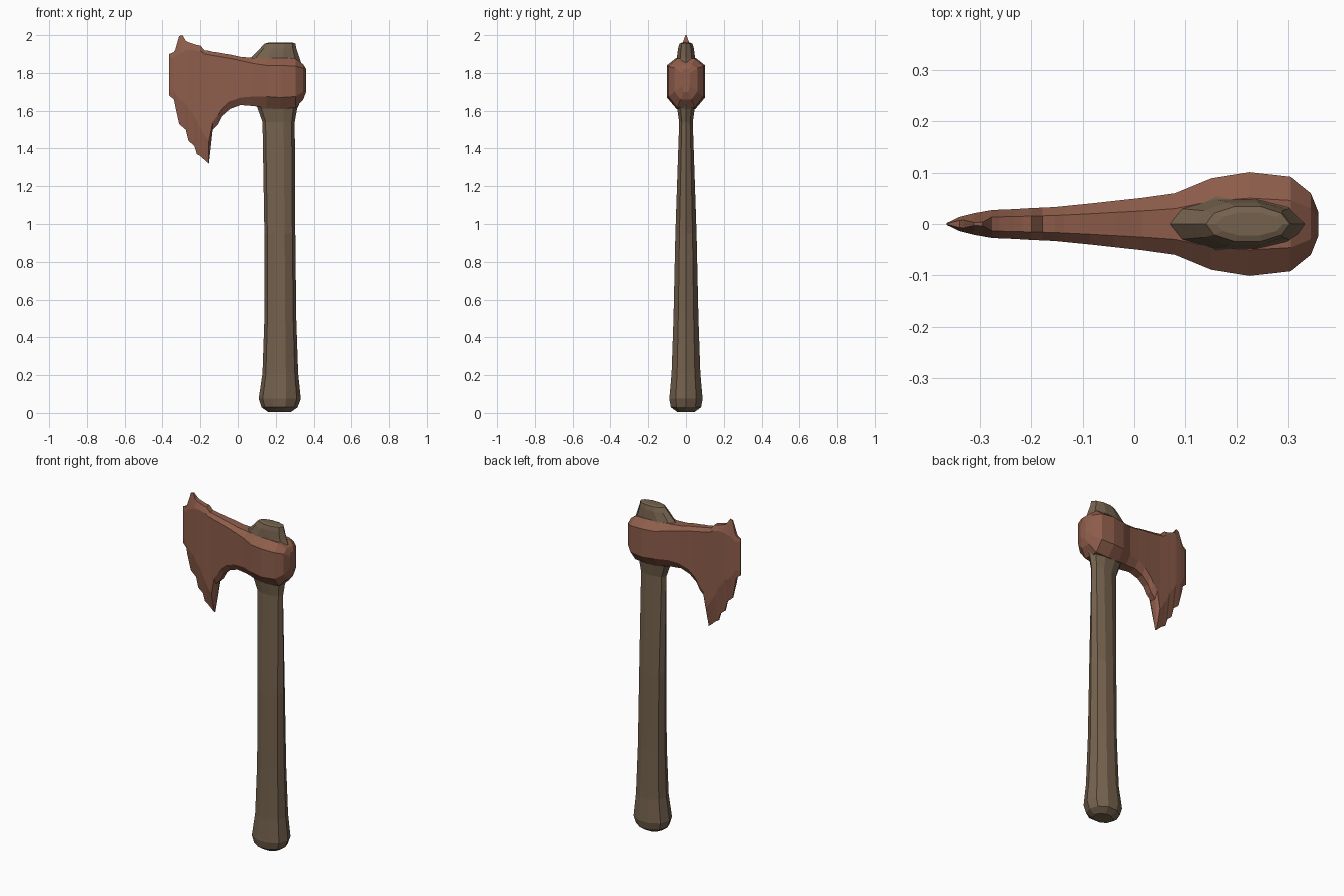
import bpy, bmesh
from math import cos, sin, pi


def material(name, rgb):
    m = bpy.data.materials.new(name)
    m.diffuse_color = (*rgb, 1)
    return m


def loft(name, rings, mat):
    """Skin equal-length rings of points, capping both ends."""
    bm = bmesh.new()
    loops = [[bm.verts.new(p) for p in ring] for ring in rings]
    n = len(loops[0])
    for a, b in zip(loops, loops[1:]):
        for i in range(n):
            j = (i + 1) % n
            bm.faces.new((a[i], a[j], b[j], b[i]))
    bm.faces.new(loops[0])
    bm.faces.new(loops[-1])
    bmesh.ops.recalc_face_normals(bm, faces=bm.faces)
    me = bpy.data.meshes.new(name)
    bm.to_mesh(me)
    bm.free()
    me.materials.append(mat)
    ob = bpy.data.objects.new(name, me)
    bpy.context.collection.objects.link(ob)
    return ob


wood = material("wood", (0.175, 0.12, 0.075))
rust = material("rusty_iron", (0.27, 0.11, 0.07))

# Wooden handle: oval rings (z, left x, right x, half depth)
SHAFT = [
    (0.005, 0.16, 0.28, 0.045), (0.03, 0.125, 0.315, 0.08),
    (0.075, 0.11, 0.332, 0.088), (0.21, 0.13, 0.318, 0.076),
    (0.50, 0.14, 0.308, 0.066), (0.95, 0.14, 0.303, 0.056),
    (1.54, 0.13, 0.30, 0.036), (1.61, 0.105, 0.312, 0.046),
    (1.66, 0.09, 0.335, 0.075), (1.84, 0.07, 0.338, 0.078),
    (1.88, 0.07, 0.325, 0.048), (1.93, 0.118, 0.308, 0.042),
    (1.955, 0.14, 0.303, 0.034), (1.96, 0.16, 0.29, 0.022),
]
SIDES = 10


def oval(z, x0, x1, d):
    cx, rx = (x0 + x1) / 2, (x1 - x0) / 2
    return [(cx + rx * cos(2 * pi * i / SIDES),
             d * sin(2 * pi * i / SIDES) / sin(0.4 * pi), z) for i in range(SIDES)]


loft("handle", [oval(*s) for s in SHAFT], wood)

# Iron head: upright sections (x, bottom, top, half depth, bottom bevel, top bevel)
# running from the chipped cutting edge to the rounded poll
HEAD = [
    (-0.365, 1.68, 1.90, 0.002, 0.02, 0.02),
    (-0.340, 1.66, 1.91, 0.014, 0.05, 0.03),
    (-0.332, 1.62, 1.925, 0.016, 0.07, 0.04),
    (-0.312, 1.53, 1.995, 0.021, 0.13, 0.09),
    (-0.295, 1.515, 2.00, 0.024, 0.13, 0.09),
    (-0.277, 1.50, 1.97, 0.027, 0.14, 0.05),
    (-0.262, 1.44, 1.962, 0.028, 0.17, 0.04),
    (-0.232, 1.415, 1.952, 0.029, 0.16, 0.03),
    (-0.218, 1.37, 1.948, 0.030, 0.17, 0.03),
    (-0.200, 1.36, 1.945, 0.031, 0.15, 0.03),
    (-0.178, 1.34, 1.92, 0.032, 0.13, 0.02),
    (-0.155, 1.32, 1.917, 0.033, 0.12, 0.02),
    (-0.135, 1.50, 1.912, 0.035, 0.04, 0.02),
    (-0.105, 1.53, 1.908, 0.038, 0.05, 0.02),
    (-0.085, 1.57, 1.904, 0.040, 0.04, 0.02),
    (-0.040, 1.61, 1.897, 0.045, 0.04, 0.02),
    (0.015, 1.63, 1.885, 0.051, 0.04, 0.02),
    (0.080, 1.625, 1.88, 0.060, 0.05, 0.03),
    (0.150, 1.615, 1.88, 0.089, 0.06, 0.04),
    (0.225, 1.61, 1.88, 0.101, 0.06, 0.04),
    (0.305, 1.615, 1.875, 0.092, 0.06, 0.04),
    (0.345, 1.66, 1.845, 0.060, 0.04, 0.02),
    (0.360, 1.70, 1.82, 0.022, 0.03, 0.02),
]


def section(x, b, t, d, cb, ct):
    lo = d * (0.15 if cb > 0.1 else 0.5)
    up = d * (0.15 if ct > 0.08 else 0.5)
    half = [(lo, b), (d, b + cb), (d, t - ct), (up, t)]
    return [(x, y, z) for y, z in half] + [(x, -y, z) for y, z in reversed(half)]


loft("axe_head", [section(*s) for s in HEAD], rust)
